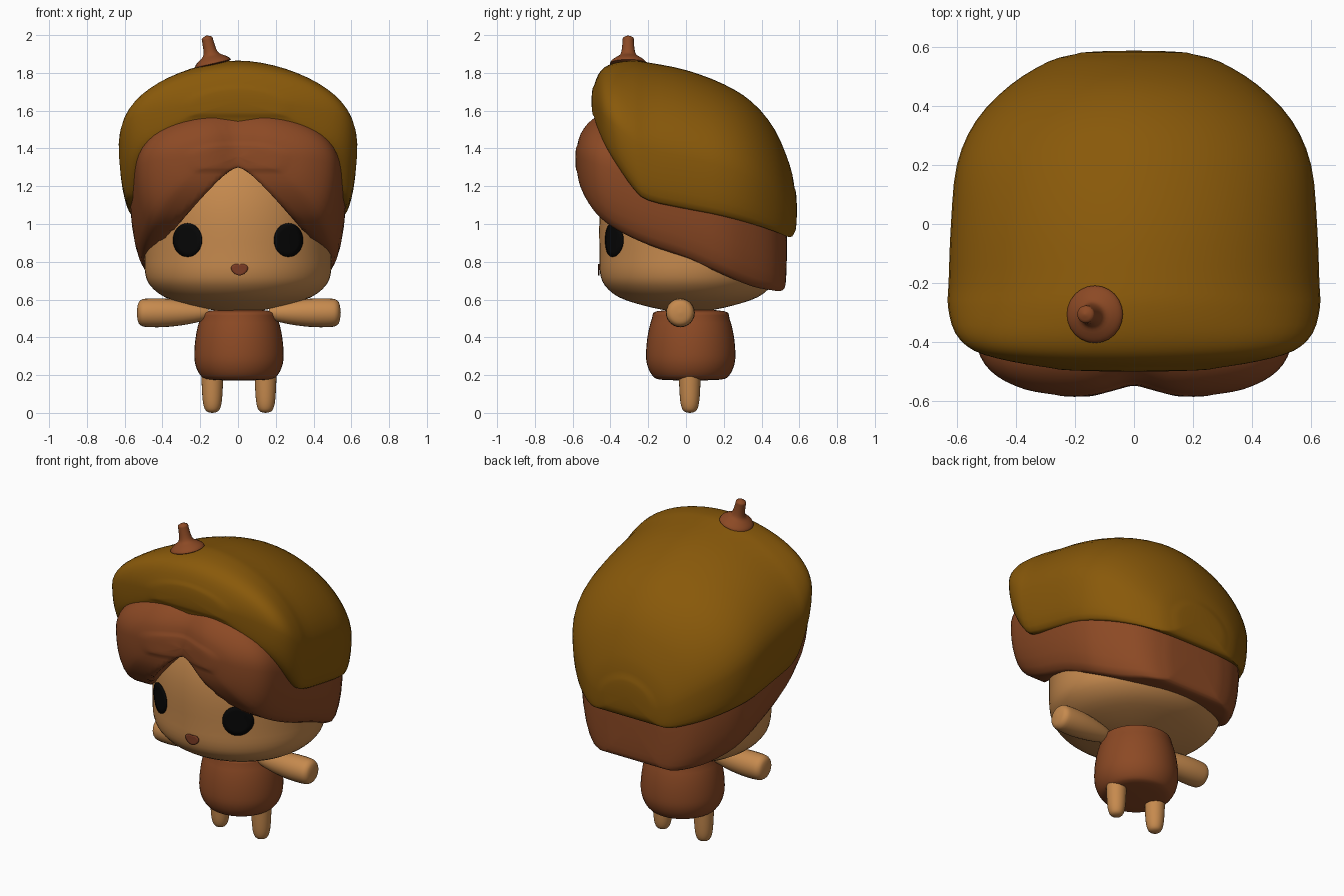
import bpy, bmesh, math
from mathutils import Matrix, Vector

if "Cube" in bpy.data.objects:
    bpy.data.objects.remove(bpy.data.objects["Cube"])


def material(name, rgb):
    m = bpy.data.materials.new(name)
    m.diffuse_color = (*rgb, 1)
    m.use_nodes = True
    m.node_tree.nodes["Principled BSDF"].inputs["Base Color"].default_value = m.diffuse_color
    return m


SKIN = material("tan skin", (0.565, 0.254, 0.076))
BROWN = material("chestnut brown", (0.262, 0.067, 0.018))
MUSTARD = material("dark mustard", (0.25, 0.1, 0.003))
BLACK = material("black", (0.002, 0.002, 0.002))
MOUTH = material("mouth brown", (0.2, 0.045, 0.018))


def make(name, verts, faces, mat, angle=50):
    me = bpy.data.meshes.new(name)
    me.from_pydata([tuple(v) for v in verts], [], faces)
    bm = bmesh.new()
    bm.from_mesh(me)
    bmesh.ops.recalc_face_normals(bm, faces=bm.faces)
    bm.to_mesh(me)
    bm.free()
    me.materials.append(mat)
    ob = bpy.data.objects.new(name, me)
    bpy.context.collection.objects.link(ob)
    bpy.ops.object.select_all(action='DESELECT')
    ob.select_set(True)
    bpy.context.view_layer.objects.active = ob
    bpy.ops.object.shade_smooth_by_angle(angle=math.radians(angle))
    return ob


def loft(name, rings, mat, angle=50):
    n = len(rings[0])
    verts = [v for r in rings for v in r]
    faces = [(k * n + i, k * n + (i + 1) % n, (k + 1) * n + (i + 1) % n, (k + 1) * n + i)
             for k in range(len(rings) - 1) for i in range(n)]
    faces += [tuple(range(n)), tuple(range((len(rings) - 1) * n, len(rings) * n))]
    return make(name, verts, faces, mat, angle)


def smooth_rows(rows, steps=3):
    """Catmull-Rom interpolation of a table of numbers."""
    out = []
    for i in range(len(rows) - 1):
        a, b, c, d = (rows[max(0, min(len(rows) - 1, i + k))] for k in (-1, 0, 1, 2))
        for s in range(steps):
            t = s / steps
            out.append([0.5 * (2 * q + (r - p) * t + (2 * p - 5 * q + 4 * r - u) * t * t
                               + (3 * q - p - 3 * r + u) * t ** 3)
                        for p, q, r, u in zip(a, b, c, d)])
    return out + [list(rows[-1])]


def lathe(name, profile, mat, matrix=Matrix(), sx=1, sy=1, seg=40, steps=3):
    """Profile of (radius, height) turned around the local z axis."""
    rings = []
    for r, h in smooth_rows(profile, steps):
        r = max(r, 0.002)
        rings.append([matrix @ Vector((sx * r * math.cos(2 * math.pi * i / seg),
                                       sy * r * math.sin(2 * math.pi * i / seg), h))
                      for i in range(seg)])
    return loft(name, rings, mat)


def domed_end(ring, bulge):
    """Shrinking copies of an end ring, pushed outwards to round it off."""
    zm = (min(v[2] for v in ring) + max(v[2] for v in ring)) / 2
    return [[[x * f, y + bulge * math.sqrt(1 - f * f), zm + (z - zm) * f] for x, y, z in ring]
            for f in (0.9, 0.75, 0.55, 0.3, 0.05)]


def sections(name, rows, mat, p, mid, bottom=None, shift=None, bulge=0.012):
    """Loft of upright arched slices; each row is y, half width, top, rim, taper."""
    rings = []
    for y, w, top, low, taper in smooth_rows(rows):
        c, bw, ring = low + mid * (top - low), w * taper, []
        for i in range(25):
            x = bw * (i / 12 - 1)
            ring.append([x, y, bottom(x, y, low) if bottom else low])
        turn = [k * math.pi / 12 for k in range(1, 6)]
        side = [(bw + (w - bw) * math.sin(a), low + (c - low) * (1 - math.cos(a))) for a in turn]
        ring += [[x, y, z] for x, z in side]
        for i in range(29):
            a = math.pi * i / 28
            co, si = math.cos(a), max(0, math.sin(a))
            ring.append([math.copysign(w * abs(co) ** (2 / p), co), y, c + (top - c) * si ** (2 / p)])
        ring += [[-x, y, z] for x, z in reversed(side)]
        rings.append(ring)
    rings = domed_end(rings[0], -bulge)[::-1] + rings + domed_end(rings[-1], bulge)
    if shift:
        for ring in rings:
            for v in ring:
                v[1] += shift(v[0], v[1])
    return loft(name, rings, mat)


# Head: oval in plan, with a round chin
HEAD_A, HEAD_B, HEAD_Y = 0.495, 0.47, 0.012
lathe("head", [(0.05, 0.53), (0.22, 0.54), (0.5, 0.568), (0.78, 0.612), (0.94, 0.675), (0.995, 0.745),
               (1, 0.85), (1, 1.03), (0.95, 1.18), (0.82, 1.32), (0.5, 1.45)],
      SKIN, Matrix.Translation((0, HEAD_Y, 0)), sx=HEAD_A, sy=HEAD_B, seg=56)

# Hair: swept fringe with a centre parting
EDGE = [(0, 1.3), (0.04, 1.285), (0.1, 1.235), (0.2, 1.13), (0.4, 0.9), (0.48, 0.77), (0.6, 0.6)]


def fringe(x, y, low):
    if y > 0.1:
        return low
    x = abs(x)
    for (x0, z0), (x1, z1) in zip(EDGE, EDGE[1:]):
        if x <= x1:
            return max(low, z0 + (z1 - z0) * (x - x0) / (x1 - x0))
    return low


def parting(x, y):
    return 0.042 * math.exp(-(x / 0.1) ** 2) if y < -0.4 else 0


sections("hair", [(-0.578, 0.27, 1.43, 1.28, 0.8), (-0.56, 0.37, 1.49, 1.2, 0.8), (-0.515, 0.465, 1.55, 1.11, 0.8),
                  (-0.45, 0.52, 1.59, 1.03, 0.8), (-0.35, 0.545, 1.6, 0.96, 0.82), (-0.2, 0.565, 1.6, 0.89, 0.84),
                  (0, 0.575, 1.6, 0.82, 0.85), (0.2, 0.555, 1.52, 0.73, 0.83), (0.35, 0.475, 1.42, 0.67, 0.8),
                  (0.45, 0.385, 1.3, 0.65, 0.8), (0.5, 0.3, 1.17, 0.645, 0.8), (0.522, 0.22, 1.08, 0.66, 0.8)],
         BROWN, 2.2, 0.5, fringe, parting)

# Acorn cap
sections("cap", [(-0.488, 0.28, 1.73, 1.57, 0.9), (-0.465, 0.42, 1.79, 1.5, 0.9), (-0.43, 0.54, 1.83, 1.42, 0.9),
                 (-0.37, 0.605, 1.855, 1.32, 0.9), (-0.28, 0.63, 1.865, 1.19, 0.9), (-0.2, 0.628, 1.855, 1.125, 0.92),
                 (0, 0.62, 1.815, 1.08, 0.92), (0.2, 0.6, 1.74, 1.04, 0.92), (0.35, 0.535, 1.645, 1.0, 0.9),
                 (0.47, 0.42, 1.5, 0.96, 0.9), (0.55, 0.29, 1.31, 0.93, 0.88), (0.575, 0.2, 1.19, 0.955, 0.85)],
         MUSTARD, 1.85, 0.37)

# Stem on the cap
lathe("stem", [(0.01, -0.02), (0.09, -0.015), (0.092, 0), (0.07, 0.018), (0.044, 0.036), (0.034, 0.065),
               (0.03, 0.11), (0.027, 0.13), (0.002, 0.141)], BROWN,
      Matrix.Translation((-0.135, -0.306, 1.86)) @ Matrix.Rotation(-0.23, 4, 'Y'), seg=24)

# Body
lathe("body", [(0.01, 0.172), (0.16, 0.176), (0.205, 0.2), (0.232, 0.26), (0.236, 0.33), (0.226, 0.42),
               (0.205, 0.5), (0.18, 0.538), (0.01, 0.55)], BROWN, Matrix.Translation((0.005, 0.025, 0)))

# Arms and legs, mirrored
for side, s in (("left", -1), ("right", 1)):
    lathe(side + "_leg", [(0.002, 0), (0.03, 0.008), (0.045, 0.035), (0.053, 0.09), (0.058, 0.2), (0.058, 0.25)],
          SKIN, Matrix.Translation((0.005 + s * 0.141, 0.02, 0)), seg=24)
    lathe(side + "_arm", [(0.03, 0.16), (0.048, 0.21), (0.066, 0.3), (0.076, 0.4), (0.075, 0.49),
                          (0.066, 0.52), (0.045, 0.534), (0.002, 0.54)],
          SKIN, Matrix.Translation((0.004, -0.03, 0.53)) @ Matrix.Rotation(s * math.pi / 2, 4, 'Y'), seg=24)


def face_plate(name, cx, cz, outline, mat):
    """Thin patch that follows the curve of the face."""
    n, verts, faces = len(outline), [], []
    for f in (0.02, 0.35, 0.7, 1):
        for u, v in outline:
            x = cx + u * f
            verts.append((x, HEAD_Y - (HEAD_B + 0.004) * math.sqrt(1 - (x / (HEAD_A + 0.004)) ** 2), cz + v * f))
    for k in range(3):
        faces += [(k * n + i, k * n + (i + 1) % n, (k + 1) * n + (i + 1) % n, (k + 1) * n + i) for i in range(n)]
    faces.append(tuple(range(n)))
    ob = make(name, verts, faces, mat)
    mod = ob.modifiers.new("thickness", 'SOLIDIFY')
    mod.thickness, mod.offset = 0.006, 0


# Eyes and mouth
TURN = [2 * math.pi * i / 32 for i in range(32)]
eye = [(0.076 * math.cos(a), 0.089 * math.sin(a)) for a in TURN]
for side, s in (("left", -1), ("right", 1)):
    face_plate(side + "_eye", s * 0.267, 0.915, eye, BLACK)
lips = [(0.044 * math.cos(a) * (1 + 0.2 * math.sin(a)),
         0.032 * math.sin(a) - 0.006 * math.exp(-(math.cos(a) / 0.3) ** 2) * (math.sin(a) > 0)) for a in TURN]
face_plate("mouth", 0.008, 0.76, lips, MOUTH)
